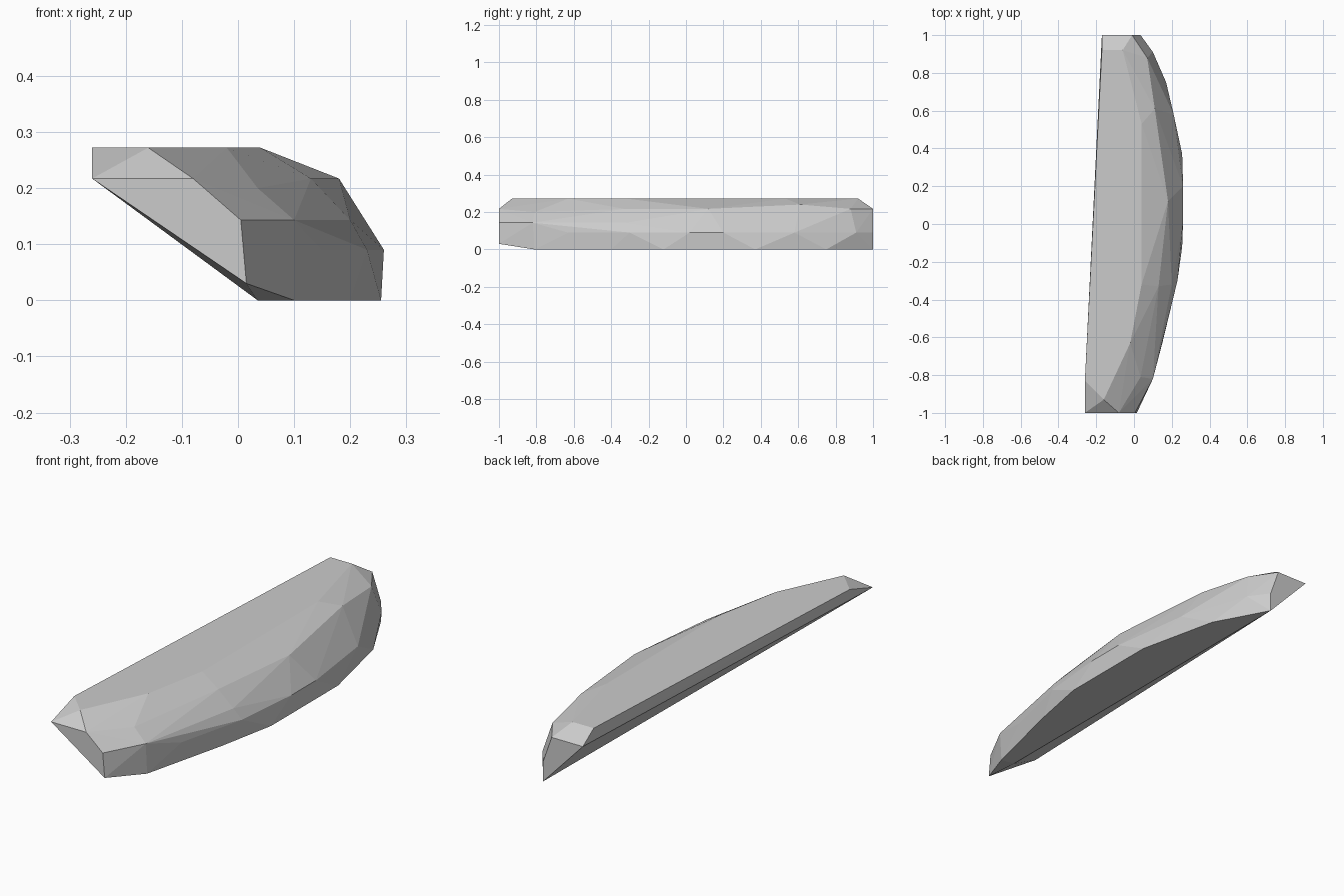
import bpy
import bmesh
import math

default_cube = bpy.data.objects.get("Cube")
if default_cube:
    bpy.data.objects.remove(default_cube, do_unlink=True)


def flat_material(name, colour):
    """Make a plain single-colour material."""
    material = bpy.data.materials.new(name)
    material.use_nodes = True
    material.diffuse_color = colour
    material.node_tree.nodes["Principled BSDF"].inputs["Base Color"].default_value = colour
    return material


def chiselled_solid(name, contours, material):
    """Wrap a faceted skin round stacked outlines of (x, y) at given heights."""
    mesh = bpy.data.meshes.new(name)
    bm = bmesh.new()
    for height, outline in contours:
        for x, y in outline:
            bm.verts.new((x, y, height))
    hull = bmesh.ops.convex_hull(bm, input=bm.verts)
    unused = {v for v in hull["geom_interior"] + hull["geom_unused"]
              if isinstance(v, bmesh.types.BMVert)}
    bmesh.ops.delete(bm, geom=list(unused), context="VERTS")
    # Merge the triangles of the flat top, base and ends
    bmesh.ops.dissolve_limit(bm, angle_limit=math.radians(1),
                             verts=bm.verts, edges=bm.edges)
    bmesh.ops.recalc_face_normals(bm, faces=bm.faces)
    bm.to_mesh(mesh)
    bm.free()
    mesh.materials.append(material)
    rock = bpy.data.objects.new(name, mesh)
    bpy.context.scene.collection.objects.link(rock)
    return rock


# Outlines from the flat base up to the flat top
base = [(.035, -.8), (.1, -.81), (.2, -.4), (.255, -.12), (.255, .37),
        (.17, .75), (.035, 1)]
front_toe = [(.015, -1)]
belly = [(.15, -.63), (.23, -.3), (.26, .02), (.26, .2), (.21, .58),
         (.1, .91), (.035, 1)]
waist = [(.005, -1), (.1, -.82), (.2, -.32)]
shoulder = [(-.26, -1), (-.08, -1), (.13, -.33), (.18, .12),
            (.07, .88), (-.01, 1), (-.17, 1)]
front_shoulder = [(.035, -.81)]
back_shoulder = [(.11, .61)]
top = [(-.26, -.83), (-.16, -.93), (-.02, -.63), (.04, -.32),
       (.04, .53), (-.06, .92), (-.17, .92)]

stone = flat_material("stone grey", (.6, .6, .6, 1))
chiselled_solid("rock_slab", [
    (0, base), (.03, front_toe), (.09, belly), (.143, waist),
    (.2, front_shoulder), (.217, shoulder), (.24, back_shoulder), (.272, top),
], stone)
